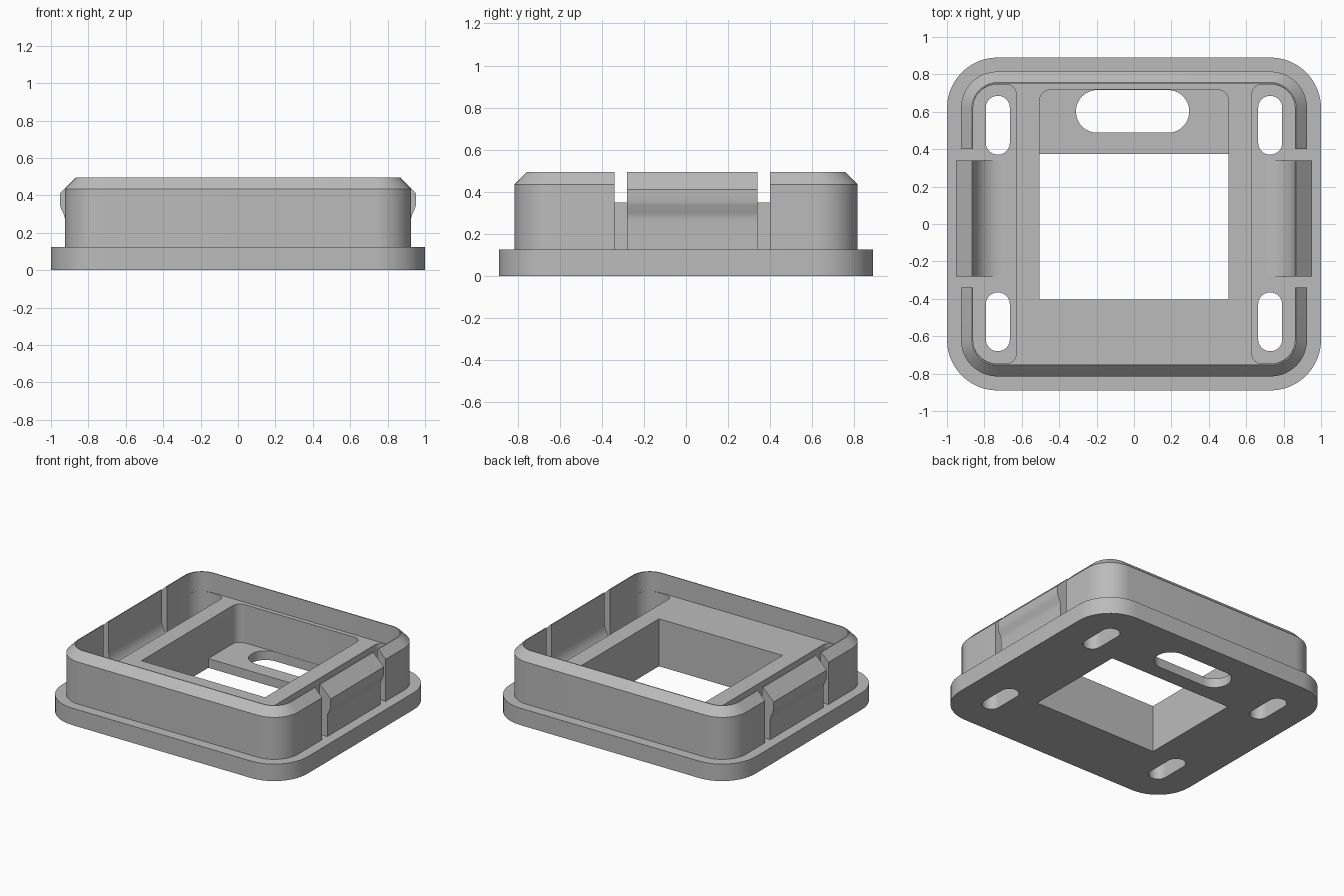
import bpy, bmesh, math

cube = bpy.data.objects.get("Cube")
if cube:
    bpy.data.objects.remove(cube, do_unlink=True)

grey = bpy.data.materials.new("plain grey")
grey.use_nodes = True
colour = (0.5, 0.5, 0.5, 1)
grey.diffuse_color = colour
grey.node_tree.nodes["Principled BSDF"].inputs["Base Color"].default_value = colour


def rounded_rect(x0, x1, y0, y1, radii, steps=12):
    """Outline with corner radii ordered: +x+y, -x+y, -x-y, +x-y."""
    points = []
    corners = [(x1, y1, -1, -1), (x0, y1, 1, -1), (x0, y0, 1, 1), (x1, y0, -1, 1)]
    for i, ((x, y, sx, sy), r) in enumerate(zip(corners, radii)):
        if r == 0:
            points.append((x, y))
            continue
        for k in range(steps + 1):
            a = math.pi / 2 * (i + k / steps)
            points.append((x + sx * r + r * math.cos(a), y + sy * r + r * math.sin(a)))
    return points


def loft(name, loops):
    """Closed solid through rings that have equal point counts."""
    bm = bmesh.new()
    rings = [[bm.verts.new(p) for p in loop] for loop in loops]
    n = len(rings[0])
    for a, b in zip(rings, rings[1:]):
        for i in range(n):
            j = (i + 1) % n
            bm.faces.new((a[i], a[j], b[j], b[i]))
    bm.faces.new(rings[0][::-1])
    bm.faces.new(rings[-1])
    bmesh.ops.recalc_face_normals(bm, faces=bm.faces)
    mesh = bpy.data.meshes.new(name)
    bm.to_mesh(mesh)
    bm.free()
    mesh.materials.append(grey)
    obj = bpy.data.objects.new(name, mesh)
    bpy.context.collection.objects.link(obj)
    return obj


def at_height(outline, z):
    return [(x, y, z) for x, y in outline]


def activate(obj):
    bpy.ops.object.select_all(action="DESELECT")
    obj.select_set(True)
    bpy.context.view_layer.objects.active = obj


# Base flange and raised body with a chamfered rim, as one solid
def ring(hx, hy, r, z):
    return at_height(rounded_rect(-hx, hx, -hy, hy, [r] * 4), z)


housing = loft("housing", [
    ring(1, 0.89, 0.27, 0), ring(1, 0.89, 0.27, 0.125),
    ring(0.925, 0.815, 0.195, 0.125), ring(0.925, 0.815, 0.195, 0.435),
    ring(0.867, 0.757, 0.137, 0.495)])


def cut(x0, x1, y0, y1, z0, z1, radii=(0, 0, 0, 0)):
    outline = rounded_rect(x0, x1, y0, y1, radii)
    cutter = loft("cutter", [at_height(outline, z0), at_height(outline, z1)])
    cutter.hide_render = True
    activate(housing)
    mod = housing.modifiers.new("cut", "BOOLEAN")
    mod.operation = "DIFFERENCE"
    mod.solver = "EXACT"
    mod.object = cutter
    bpy.ops.object.modifier_apply(modifier=mod.name)
    bpy.data.objects.remove(cutter, do_unlink=True)


FLOOR, TOP = 0.125, 0.7
# Shallow tray inside the rim, central pocket, window and cable slot
cut(-0.86, 0.86, -0.75, 0.75, 0.35, TOP, [0.13] * 4)
cut(-0.505, 0.505, -0.405, 0.718, 0.068, TOP, (0.06, 0.06, 0, 0))
cut(-0.505, 0.505, -0.405, 0.375, -0.1, 0.2)
cut(-0.31, 0.295, 0.488, 0.716, -0.1, 0.2, [0.113] * 4)

for side in (-1, 1):
    # Side channel, gap around the clip, and screw slots
    x0, x1 = sorted((side * 0.63, side * 0.86))
    inner, outer = 0.05, 0.125
    radii = (outer, inner, inner, outer) if side > 0 else (inner, outer, outer, inner)
    cut(x0, x1, -0.745, 0.745, FLOOR, TOP, radii)
    x0, x1 = sorted((side * 0.8, side * 1.1))
    cut(x0, x1, -0.34, 0.4, FLOOR, TOP)
    for y in (-0.523, 0.528):
        x = side * 0.728
        cut(x - 0.064, x + 0.064, y - 0.157, y + 0.157, -0.1, 0.2, [0.063] * 4)

# Snap clips with a filleted root inside and a hooked lip outside
root = []
for k in range(13):
    a = math.pi / 2 * k / 12
    root.append((0.71 + 0.15 * math.sin(a), FLOOR + 0.15 * (1 - math.cos(a))))
profile = root + [(0.86, 0.495), (0.867, 0.495), (0.953, 0.41), (0.953, 0.355),
                  (0.948, 0.335), (0.932, 0.3), (0.927, 0.285), (0.925, 0.265),
                  (0.925, 0.12), (0.71, 0.12)]
parts = [housing]
for side, label in ((1, "left"), (-1, "right")):
    parts.append(loft(label + "_snap_clip",
                      [[(side * x, y, z) for x, z in profile] for y in (-0.28, 0.34)]))

for part in parts:
    activate(part)
    bpy.ops.object.shade_smooth_by_angle(angle=math.radians(30))
